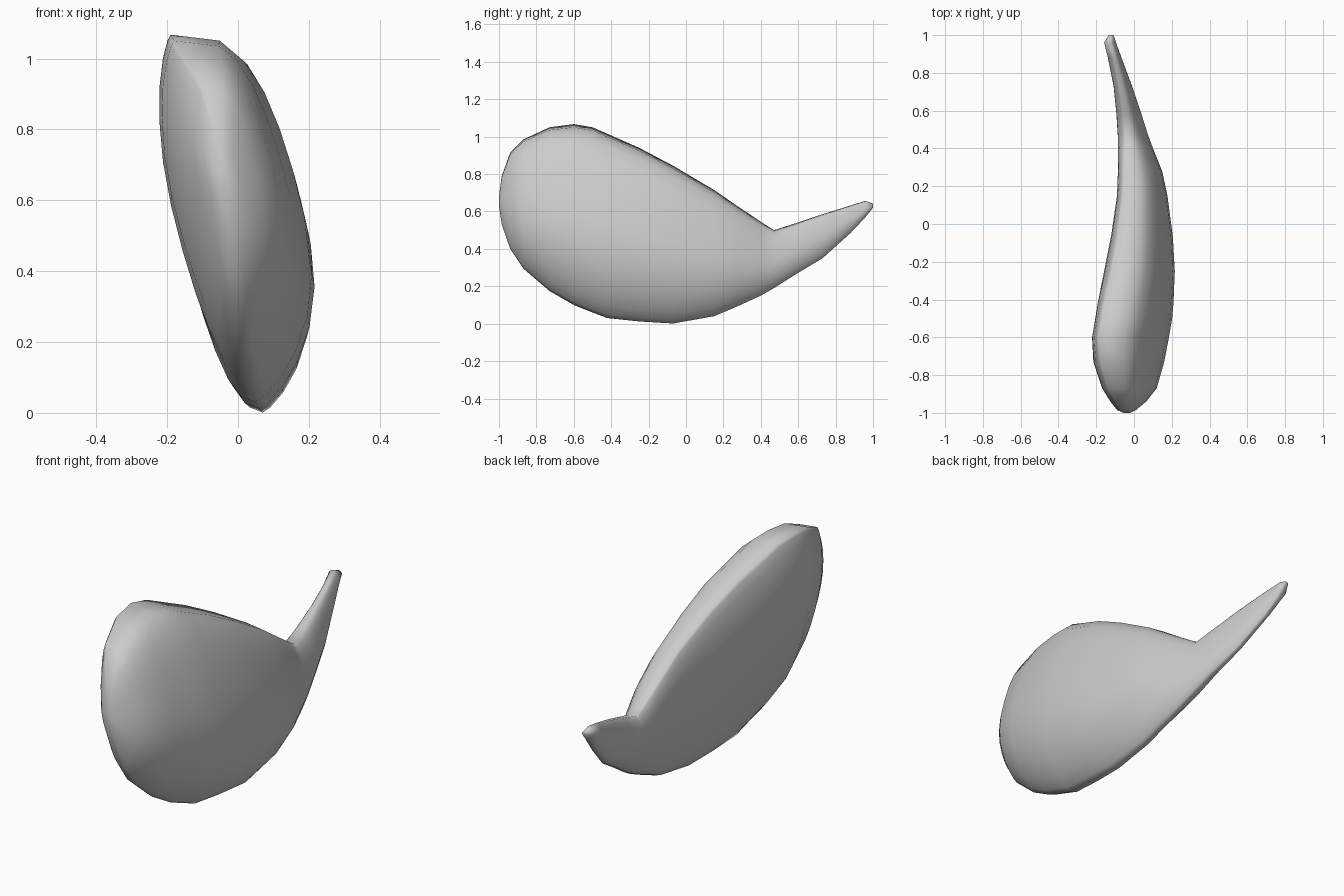
import bpy, bmesh, math

# Cross-sections along y: y, bottom z, top z, left x, right x, crest x, keel x
STATIONS = [
    (-1.00, 0.63, 0.68, -0.055, -0.02, -0.045, -0.03),
    (-0.985, 0.53, 0.79, -0.09, 0.01, -0.065, -0.01),
    (-0.94, 0.40, 0.915, -0.125, 0.065, -0.10, 0.0),
    (-0.87, 0.295, 0.985, -0.168, 0.12, -0.14, 0.01),
    (-0.73, 0.175, 1.05, -0.215, 0.16, -0.18, 0.02),
    (-0.60, 0.10, 1.067, -0.222, 0.185, -0.19, 0.035),
    (-0.50, 0.06, 1.05, -0.205, 0.202, -0.172, 0.045),
    (-0.42, 0.03, 1.015, -0.192, 0.209, -0.158, 0.05),
    (-0.25, 0.012, 0.94, -0.158, 0.216, -0.12, 0.06),
    (-0.07, 0.001, 0.845, -0.122, 0.206, -0.088, 0.07),
    (0.15, 0.04, 0.715, -0.09, 0.177, -0.06, 0.065),
    (0.28, 0.095, 0.625, -0.085, 0.149, -0.055, 0.055),
    (0.40, 0.15, 0.545, -0.084, 0.101, -0.052, 0.04),
    (0.47, 0.19, 0.50, -0.086, 0.075, -0.05, 0.03),
    (0.58, 0.26, 0.535, -0.093, 0.04, -0.06, 0.005),
    (0.73, 0.35, 0.585, -0.108, -0.01, -0.082, -0.035),
    (0.88, 0.485, 0.632, -0.138, -0.066, -0.112, -0.085),
    (0.96, 0.57, 0.657, -0.158, -0.095, -0.135, -0.11),
    (1.00, 0.62, 0.642, -0.135, -0.108, -0.125, -0.115),
]
SIDES = 24


def section(y, zb, zt, left, right, crest, keel):
    """Leaning section: full shoulder upper right, full belly lower left."""
    n = SIDES // 2
    pts = []
    for side, limit, p_low, p_up in ((1, right, 1.6, 0.45), (-1, left, 0.75, 1.6)):
        rows = []
        for i in range(n + 1):
            a = math.pi * (i / n - 0.5)
            s, c = math.sin(a), max(math.cos(a), 0)
            base = keel + (crest - keel) * (s + 1) / 2
            rows.append((s, base, c ** (p_up if s > 0 else p_low)))
        # largest bulge that just touches the outer limit
        bulge = min(side * (limit - b) / w for s, b, w in rows if w > 0.01)
        half = [(b + side * bulge * w, y, (zb + zt) / 2 + (zt - zb) / 2 * s)
                for s, b, w in rows]
        pts += half[:-1] if side > 0 else half[:0:-1]
    return pts


# Loft the curved body and its tapering tail
bm = bmesh.new()
rings = [[bm.verts.new(p) for p in section(*s)] for s in STATIONS]
for a, b in zip(rings, rings[1:]):
    for i in range(SIDES):
        j = (i + 1) % SIDES
        bm.faces.new((a[i], a[j], b[j], b[i]))
bm.faces.new(rings[0])
bm.faces.new(rings[-1])
bmesh.ops.recalc_face_normals(bm, faces=bm.faces)
for f in bm.faces:
    f.smooth = True
mesh = bpy.data.meshes.new("curved_body")
bm.to_mesh(mesh)
bm.free()
body = bpy.data.objects.new("curved_body", mesh)
bpy.context.collection.objects.link(body)
